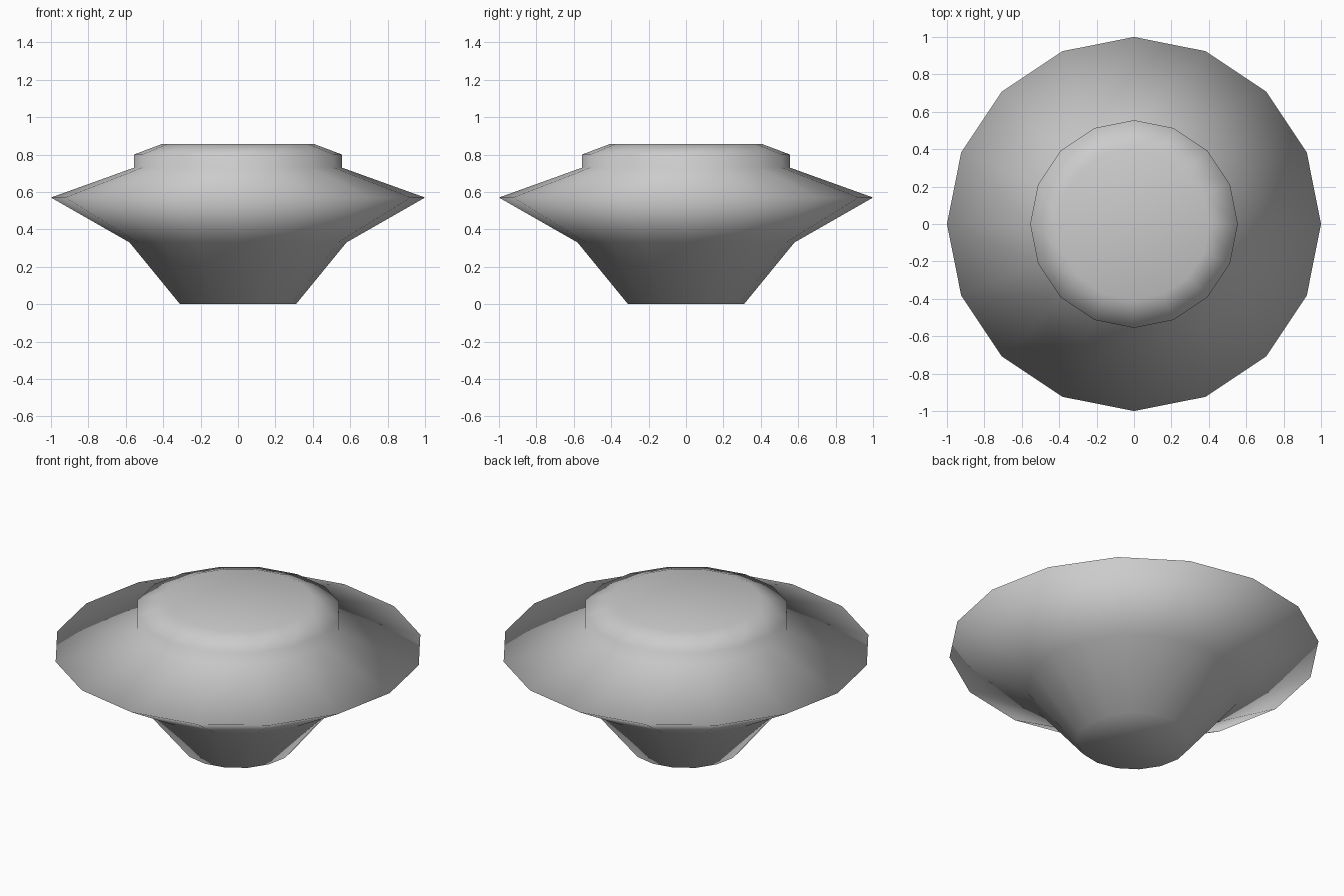
import bpy, bmesh
from math import cos, sin, pi

if "Cube" in bpy.data.objects:
    bpy.data.objects.remove(bpy.data.objects["Cube"])

SIDES = 16
# radius, height from foot to top
PROFILE = [(0.31, 0.0), (0.58, 0.33), (1.0, 0.57),
           (0.555, 0.73), (0.555, 0.80), (0.405, 0.857)]

bm = bmesh.new()
rings = [[bm.verts.new((r * cos(2 * pi * i / SIDES), r * sin(2 * pi * i / SIDES), z))
          for i in range(SIDES)] for r, z in PROFILE]

# side walls
for low, high in zip(rings, rings[1:]):
    for i in range(SIDES):
        j = (i + 1) % SIDES
        bm.faces.new((low[i], low[j], high[j], high[i]))

# flat foot and flat top
bm.faces.new(rings[0][::-1])
bm.faces.new(rings[-1])

for f in bm.faces:
    f.smooth = True
bmesh.ops.recalc_face_normals(bm, faces=bm.faces)

mesh = bpy.data.meshes.new("flared_disc_body")
bm.to_mesh(mesh)
bm.free()
body = bpy.data.objects.new("flared_disc_body", mesh)
bpy.context.collection.objects.link(body)
